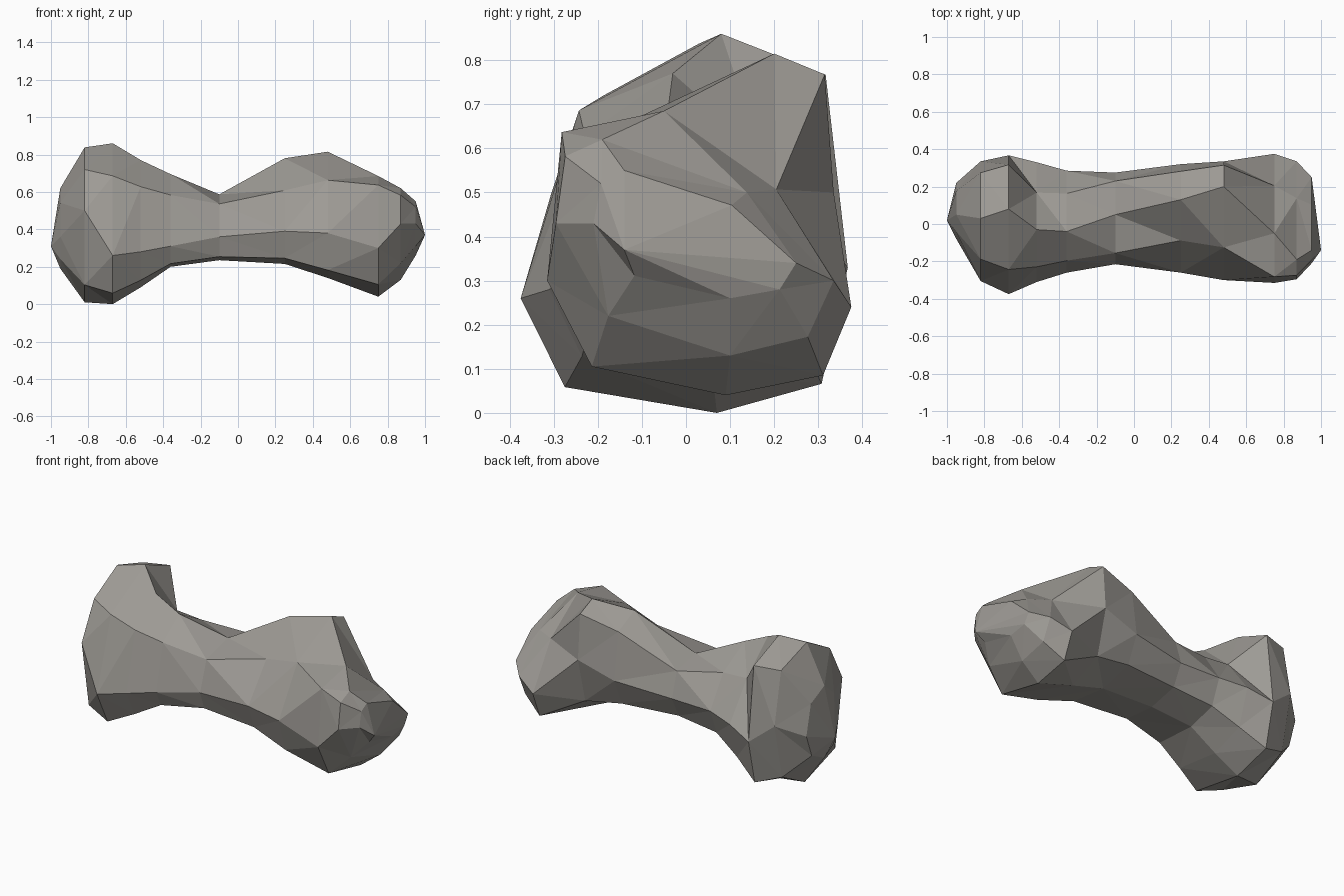
import bpy, bmesh

stone = bpy.data.materials.new("warm grey stone")
stone.diffuse_color = (0.34, 0.325, 0.30, 1)

# Sections along x: x, then (y, z) of bottom, front, top, back,
# then corner fullness: bottom-front, front-top, top-back, back-bottom
LEFT_KNOB = [
    (-0.95, (0.05, 0.19), (-0.08, 0.36), (0.05, 0.62), (0.22, 0.38), (.4, .4, .5, .4)),
    (-0.82, (0.05, 0.01), (-0.305, 0.50), (0.03, 0.838), (0.335, 0.45), (.62, .3, .6, .5)),
    (-0.67, (0.07, 0.00), (-0.375, 0.26), (0.08, 0.86), (0.367, 0.33), (.55, .42, .65, .6)),
    (-0.52, (0.06, 0.09), (-0.31, 0.28), (-0.03, 0.77), (0.33, 0.38), (.6, .42, .1, .5)),
]
SHAFT = [
    (-0.36, (0.05, 0.20), (-0.26, 0.31), (-0.04, 0.695), (0.285, 0.40), (.7, .42, .25, .5)),
    (-0.10, (0.03, 0.235), (-0.215, 0.36), (0.05, 0.587), (0.275, 0.40), (.7, .55, .6, .5)),
]
RIGHT_KNOB = [
    (0.25, (0.04, 0.215), (-0.26, 0.39), (0.13, 0.78), (0.32, 0.43), (.65, .12, .6, .5)),
    (0.48, (0.06, 0.14), (-0.30, 0.38), (0.20, 0.815), (0.335, 0.50), (.65, .3, .7, .5)),
    (0.75, (0.09, 0.04), (-0.315, 0.30), (-0.05, 0.685), (0.375, 0.24), (.5, .75, .2, .55)),
    (0.87, (0.10, 0.13), (-0.295, 0.43), (-0.19, 0.62), (0.335, 0.30), (.4, .6, .25, .5)),
    (0.95, (0.10, 0.26), (-0.21, 0.43), (-0.14, 0.55), (0.25, 0.34), (.4, .5, .25, .5)),
]


def ring_points(section):
    x, *sides, fullness = section
    points = []
    for i, full in enumerate(fullness):
        a, b = sides[i], sides[(i + 1) % 4]
        corner = (b[0], a[1]) if i % 2 == 0 else (a[0], b[1])
        mid = ((a[0] + b[0]) / 2, (a[1] + b[1]) / 2)
        points.append((x, *a))
        points.append((x, *(m + full * (c - m) for m, c in zip(mid, corner))))
    return points


# Bone-shaped rock: loft through the rings, closed by a point at each end
bm = bmesh.new()
rings = [[bm.verts.new(p) for p in ring_points(s)]
         for s in LEFT_KNOB + SHAFT + RIGHT_KNOB]
left_tip = bm.verts.new((-1.0, 0.02, 0.31))
right_tip = bm.verts.new((1.0, -0.14, 0.37))
for i in range(8):
    j = (i + 1) % 8
    bm.faces.new((left_tip, rings[0][i], rings[0][j]))
    bm.faces.new((right_tip, rings[-1][j], rings[-1][i]))
    for a, b in zip(rings, rings[1:]):
        bm.faces.new((a[i], b[i], b[j], a[j]))
bmesh.ops.triangulate(bm, faces=bm.faces[:], quad_method='SHORT_EDGE')
bmesh.ops.recalc_face_normals(bm, faces=bm.faces[:])

mesh = bpy.data.meshes.new("bone_shaped_rock")
bm.to_mesh(mesh)
bm.free()
mesh.materials.append(stone)
rock = bpy.data.objects.new("bone_shaped_rock", mesh)
bpy.context.collection.objects.link(rock)
